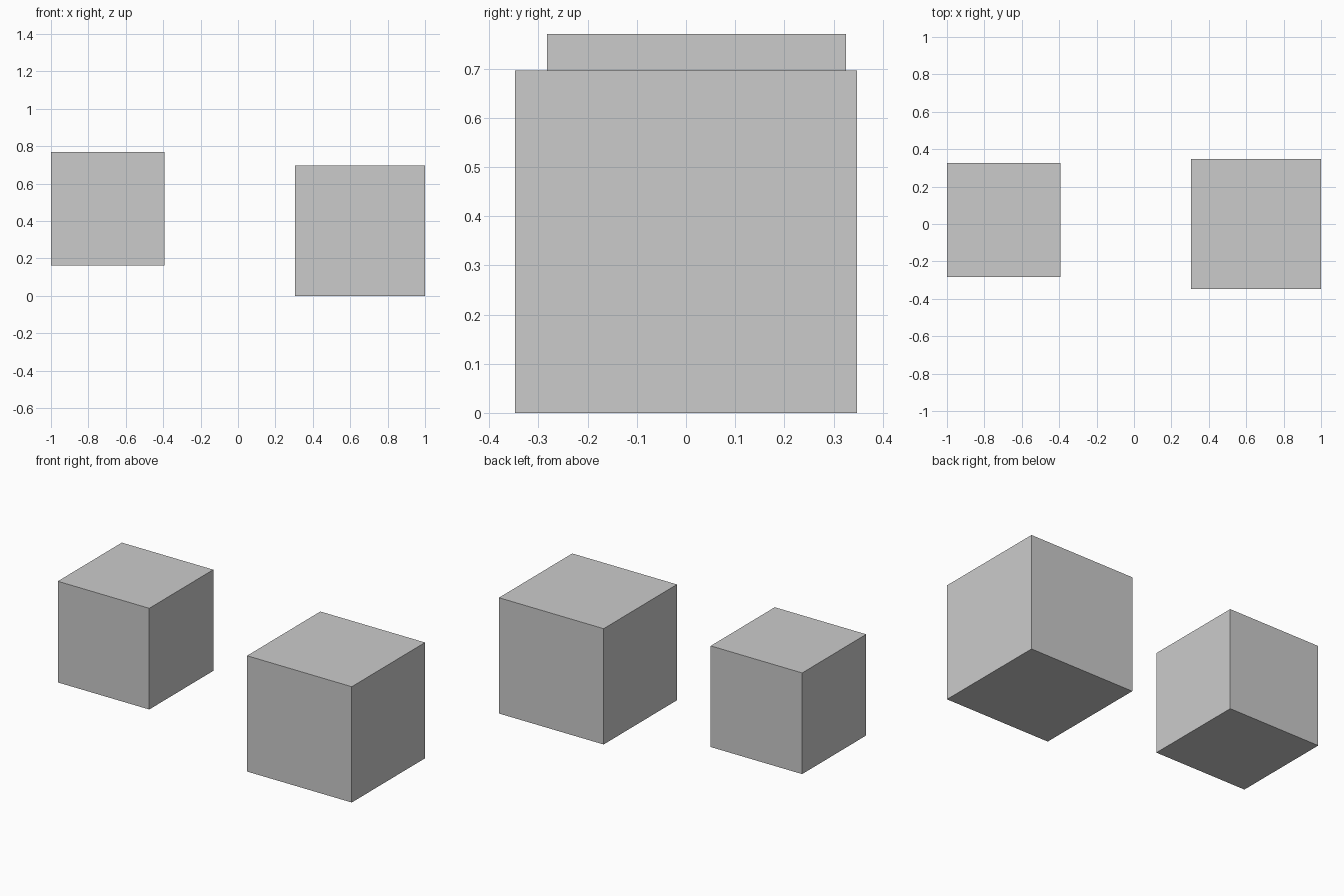
import bpy

if "Cube" in bpy.data.objects:
    bpy.data.objects.remove(bpy.data.objects["Cube"])


def block(name, center, size):
    bpy.ops.mesh.primitive_cube_add(size=1, location=center)
    obj = bpy.context.object
    obj.name = name
    obj.scale = size
    bpy.ops.object.transform_apply(location=False, rotation=False, scale=True)
    return obj


# Large cube resting on the ground
block("large_cube", (0.652, 0, 0.348), (0.696, 0.696, 0.696))

# Smaller cube, raised beside it
block("small_cube", (-0.696, 0.021, 0.466), (0.608, 0.608, 0.608))
